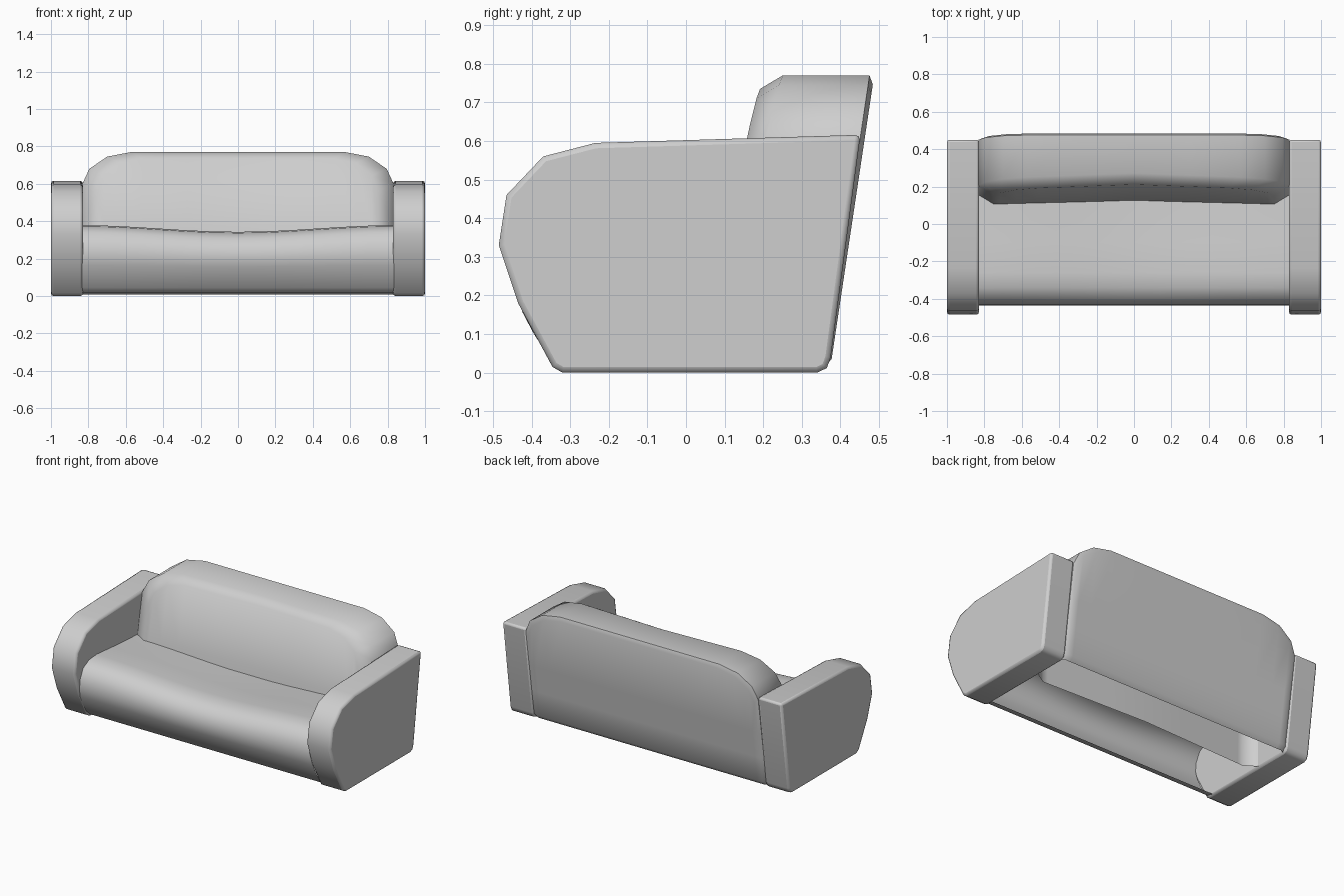
import bpy, bmesh, math

cube = bpy.data.objects.get("Cube")
if cube:
    bpy.data.objects.remove(cube, do_unlink=True)

fabric = bpy.data.materials.new("grey_fabric")
fabric.use_nodes = True
grey = (0.62, 0.62, 0.62, 1)
fabric.diffuse_color = grey
fabric.node_tree.nodes["Principled BSDF"].inputs["Base Color"].default_value = grey


def make_object(name, bm, angle, bevel=0):
    """Turn a bmesh into a shaded object, with optional rounded edges."""
    bmesh.ops.recalc_face_normals(bm, faces=bm.faces)
    mesh = bpy.data.meshes.new(name)
    bm.to_mesh(mesh)
    bm.free()
    mesh.materials.append(fabric)
    obj = bpy.data.objects.new(name, mesh)
    bpy.context.collection.objects.link(obj)
    if bevel:
        mod = obj.modifiers.new("rounded_edges", "BEVEL")
        mod.width = bevel
        mod.segments = 2
        mod.limit_method = "ANGLE"
        mod.angle_limit = math.radians(55)
    bpy.ops.object.select_all(action="DESELECT")
    obj.select_set(True)
    bpy.context.view_layer.objects.active = obj
    bpy.ops.object.shade_smooth_by_angle(angle=math.radians(angle))
    return obj


def bridge(bm, a, b):
    """Quads between two equally long rows of vertices."""
    for i in range(len(a) - 1):
        bm.faces.new((a[i], a[i + 1], b[i + 1], b[i]))


# Arms: one side profile, extruded sideways
arm_profile = [(-0.32, 0), (-0.346, 0.015), (-0.435, 0.18), (-0.485, 0.33), (-0.465, 0.46),
               (-0.37, 0.56), (-0.235, 0.595), (0.452, 0.616), (0.375, 0.04),
               (0.365, 0.012), (0.34, 0)]
for side, name in ((1, "left_arm"), (-1, "right_arm")):
    bm = bmesh.new()
    face = bm.faces.new([bm.verts.new((side * 0.829, y, z)) for y, z in arm_profile])
    ext = bmesh.ops.extrude_face_region(bm, geom=[face], use_keep_orig=True)
    for v in ext["geom"]:
        if isinstance(v, bmesh.types.BMVert):
            v.co.x = side
    make_object(name, bm, 50, 0.014)

# Seat: open sheet, tilted back, that rolls over and under the front and sags in the middle
seat_profile = [(0.18, 0.346), (0.08, 0.352), (-0.1, 0.364), (-0.26, 0.378), (-0.34, 0.372),
                (-0.4, 0.34), (-0.43, 0.28), (-0.437, 0.22), (-0.424, 0.165),
                (-0.395, 0.105), (-0.358, 0.045), (-0.33, 0.017), (-0.285, 0.008)]
bm = bmesh.new()
rows = []
for i in range(13):
    t = i / 6 - 1
    sag = 0.035 * (0.5 + 0.5 * math.cos(math.pi * t))
    rows.append([bm.verts.new((0.835 * t, y, z - sag * min(1, z / 0.35) ** 2))
                 for y, z in seat_profile])
for a, b in zip(rows, rows[1:]):
    bridge(bm, a, b)
make_object("seat", bm, 60)

# Backrest: shell open underneath, with a hollowed front and a leaning rear
half = [(0.832, 0.6), (0.795, 0.68), (0.7, 0.745), (0.57, 0.77), (0.3, 0.77)]
outline = [(-x, z) for x, z in half] + [(0, 0.77)] + [(x, z) for x, z in reversed(half)]
lower_levels = (0.37, 0.2, 0.035, 0.008)


def front_y(x, z):
    return 0.11 + 0.028 * (1 - abs(x) / 0.75) + 0.2 * (max(z, 0.2) - 0.37)


def rear_y(x, z):
    lip = 0.02 if z < 0.02 else 0
    return 0.372 + 0.15 * z - lip


# Each layer: width factor, drop of the top, surface, depth offset
layers = [(0.9, 0.035, front_y, 0), (1, 0, front_y, 0.054),
          (1, 0, rear_y, -0.012), (0.975, 0.024, rear_y, 0)]
bm = bmesh.new()
shell = []
for width, drop, surface, offset in layers:
    grid = []
    for level in (None,) + lower_levels:
        row = []
        for x, z in outline:
            x, z = x * width, level or z - drop
            row.append(bm.verts.new((x, surface(x, z) + offset, z)))
        grid.append(row)
    shell.append(grid)
for a, b in zip(shell, shell[1:]):
    bridge(bm, a[0], b[0])
    for end in (0, -1):
        bridge(bm, [row[end] for row in a], [row[end] for row in b])
for grid in (shell[0], shell[-1]):
    for a, b in zip(grid, grid[1:]):
        bridge(bm, a, b)
make_object("backrest", bm, 60)
